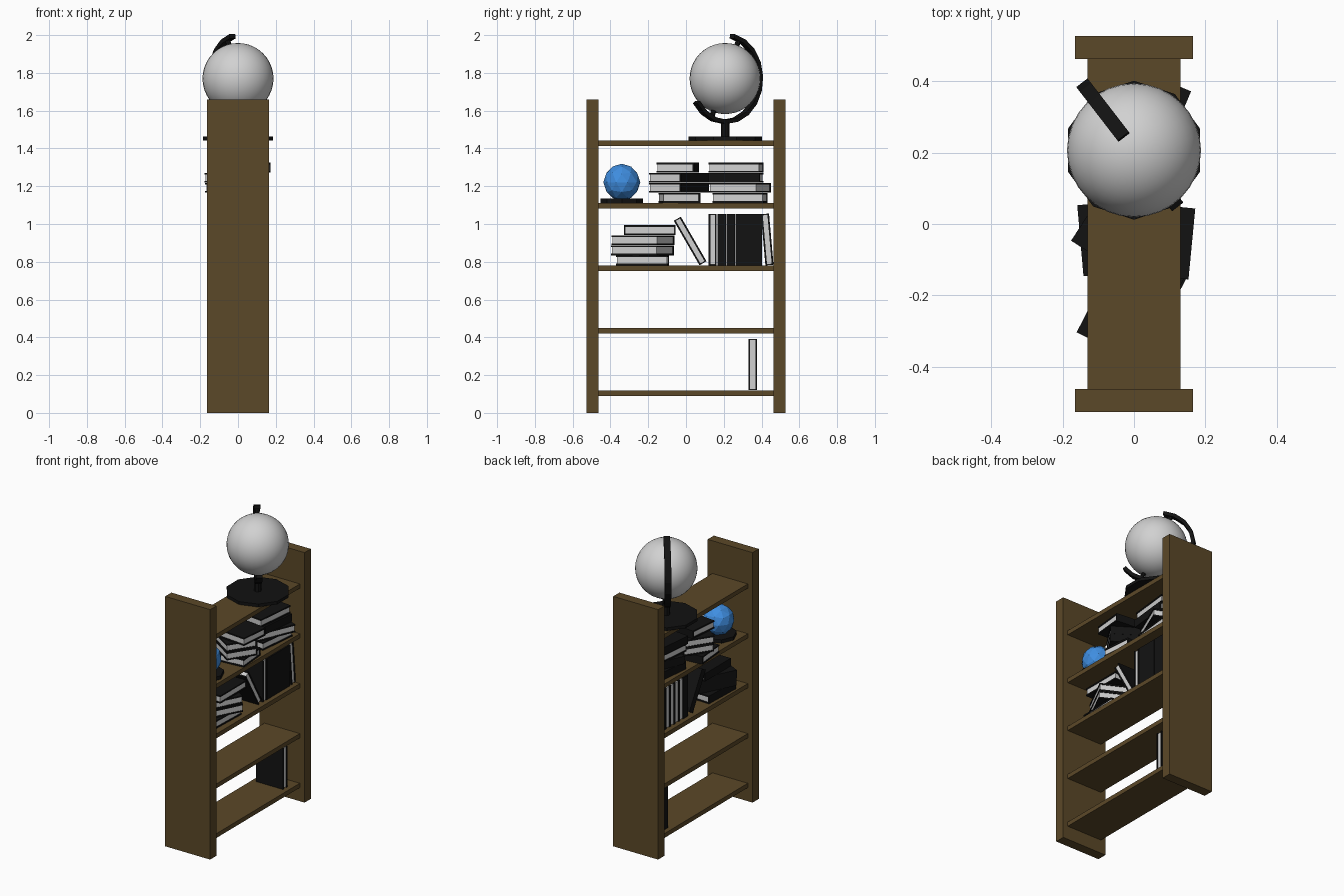
import bpy, bmesh, math
from mathutils import Matrix, Vector, Euler

if "Cube" in bpy.data.objects:
    bpy.data.objects.remove(bpy.data.objects["Cube"])


def material(name, rgb):
    m = bpy.data.materials.new(name)
    m.diffuse_color = (*rgb, 1)
    m.use_nodes = True
    m.node_tree.nodes["Principled BSDF"].inputs["Base Color"].default_value = m.diffuse_color
    return m


WOOD = material("brown wood", (0.105, 0.065, 0.021))
BLACK = material("black", (0.006, 0.006, 0.006))
PAPER = material("pale grey", (0.64, 0.64, 0.64))
BLUE = material("blue", (0.05, 0.27, 0.75))


def finish(name, bm, mats):
    me = bpy.data.meshes.new(name)
    bm.to_mesh(me)
    bm.free()
    for m in mats:
        me.materials.append(m)
    ob = bpy.data.objects.new(name, me)
    bpy.context.collection.objects.link(ob)
    return ob


def add_box(bm, lo, hi, index=0):
    lo, hi = Vector(lo), Vector(hi)
    mat = Matrix.Translation((lo + hi) / 2) @ Matrix.Diagonal((*(hi - lo), 1))
    for v in bmesh.ops.create_cube(bm, size=1, matrix=mat)["verts"]:
        for f in v.link_faces:
            f.material_index = index


def box(name, lo, hi, mat):
    bm = bmesh.new()
    add_box(bm, lo, hi)
    return finish(name, bm, [mat])


def disc(name, x, y, z0, z1, r, sides, mat):
    bm = bmesh.new()
    bmesh.ops.create_cone(bm, cap_ends=True, segments=sides, radius1=r, radius2=r, depth=z1 - z0,
                          matrix=Matrix.Translation((x, y, (z0 + z1) / 2)))
    return finish(name, bm, [mat])


def book(name, loc, rx=0, rz=0, t=0.052, w=0.2, l=0.272):
    """Book lying flat around its centre, with the spine on local +x."""
    bm = bmesh.new()
    c = 0.009
    for z in (-t / 2, t / 2 - c):
        add_box(bm, (-w / 2, -l / 2, z), (w / 2, l / 2, z + c))
    add_box(bm, (w / 2 - c, -l / 2, -t / 2 + c), (w / 2, l / 2, t / 2 - c))
    add_box(bm, (-w / 2 + .004, -l / 2 + .004, -t / 2 + c), (w / 2 - c, l / 2 - .004, t / 2 - c), 1)
    ob = finish(name, bm, [BLACK, PAPER])
    ob.location = loc
    ob.rotation_euler = Euler((math.radians(rx), 0, math.radians(rz)))
    return ob


# Bookcase frame
for s in (-1, 1):
    y0, y1 = sorted((s * 0.463, s * 0.528))
    box("side_panel", (-0.165, y0, 0), (0.165, y1, 1.66), WOOD)
for z in (0.09, 0.42, 0.752, 1.083, 1.414):
    box("shelf", (-0.13, -0.463, z), (0.13, 0.463, z + 0.029), WOOD)

# Lying book stacks: x, y, turn for each book from the bottom up
stacks = [
    (0.781, [(-0.01, -0.23, 178), (-0.005, -0.23, 153), (-0.01, -0.228, 153), (0, -0.192, 180)]),
    (1.112, [(-0.015, -0.035, 95), (-0.005, -0.037, 57), (-0.008, -0.037, 57), (0.027, -0.043, 84.5)]),
    (1.112, [(0, 0.285, 174), (0.015, 0.286, 157), (0.01, 0.265, -6), (0, 0.265, 174)]),
]
for z, books in stacks:
    for i, (x, y, turn) in enumerate(books):
        book("stacked_book", (x, y, z + 0.026 + i * 0.0535), rz=turn)

# Standing books with spines to the right side of the case
for i in range(5):
    book("standing_book", (0, 0.189 + i * 0.0475, 0.917), rx=90, t=0.0465)
# Reversed standing books (pages outward), some leaning toward -y
for y, z, lean in ((0.141, 0.917, 0), (0.43, 0.918, 5), (0.022, 0.91, 30)):
    book("reversed_book", (0, y, z), rx=90 - lean, rz=180, t=0.043)
book("lower_book", (0, 0.353, 0.256), rx=90, rz=180, t=0.046)

# Blue faceted ball on its base
disc("ball_base", 0, -0.34, 1.112, 1.135, 0.112, 8, BLACK)
bm = bmesh.new()
bmesh.ops.create_icosphere(bm, subdivisions=2, radius=0.098,
                           matrix=Matrix.Translation((0, -0.34, 1.221)))
finish("blue_ball", bm, [BLUE])

# Globe, foot and stem
centre = Vector((0, 0.207, 1.77))
disc("globe_foot", 0, centre.y, 1.443, 1.463, 0.195, 10, BLACK)
disc("globe_stem", 0, centre.y, 1.463, 1.54, 0.023, 8, BLACK)
bm = bmesh.new()
bmesh.ops.create_uvsphere(bm, u_segments=32, v_segments=20, radius=0.188,
                          matrix=Matrix.Translation(centre))
for f in bm.faces:
    f.smooth = True
finish("globe", bm, [PAPER])

# Curved bracket around the globe, in a vertical plane
out = Vector((-0.61, 0.79, 0))
side = Vector((0.79, 0.61, 0))
up = Vector((0, 0, 1))


def arc_point(deg, r, w):
    a = math.radians(deg)
    return centre + (out * math.cos(a) + up * math.sin(a)) * r + side * w


bm = bmesh.new()
rings = []
for i in range(13):
    deg = 78 - i * 225 / 12
    rings.append([bm.verts.new(arc_point(deg, r, w))
                  for r, w in ((0.218, -0.02), (0.24, -0.02), (0.24, 0.02), (0.218, 0.02))])
for a, b in zip(rings, rings[1:]):
    for k in range(4):
        bm.faces.new((a[k], a[k - 1], b[k - 1], b[k]))
bm.faces.new(rings[0])
bm.faces.new(rings[-1][::-1])
bmesh.ops.recalc_face_normals(bm, faces=bm.faces)
finish("globe_bracket", bm, [BLACK])

# Pins joining bracket and globe
for deg in (66, -114):
    bm = bmesh.new()
    p = arc_point(deg, 0.205, 0)
    rot = (p - centre).to_track_quat('Z', 'Y').to_matrix().to_4x4()
    bmesh.ops.create_cone(bm, cap_ends=True, segments=8, radius1=0.014, radius2=0.014, depth=0.05,
                          matrix=Matrix.Translation(p) @ rot)
    finish("globe_pin", bm, [BLACK])
